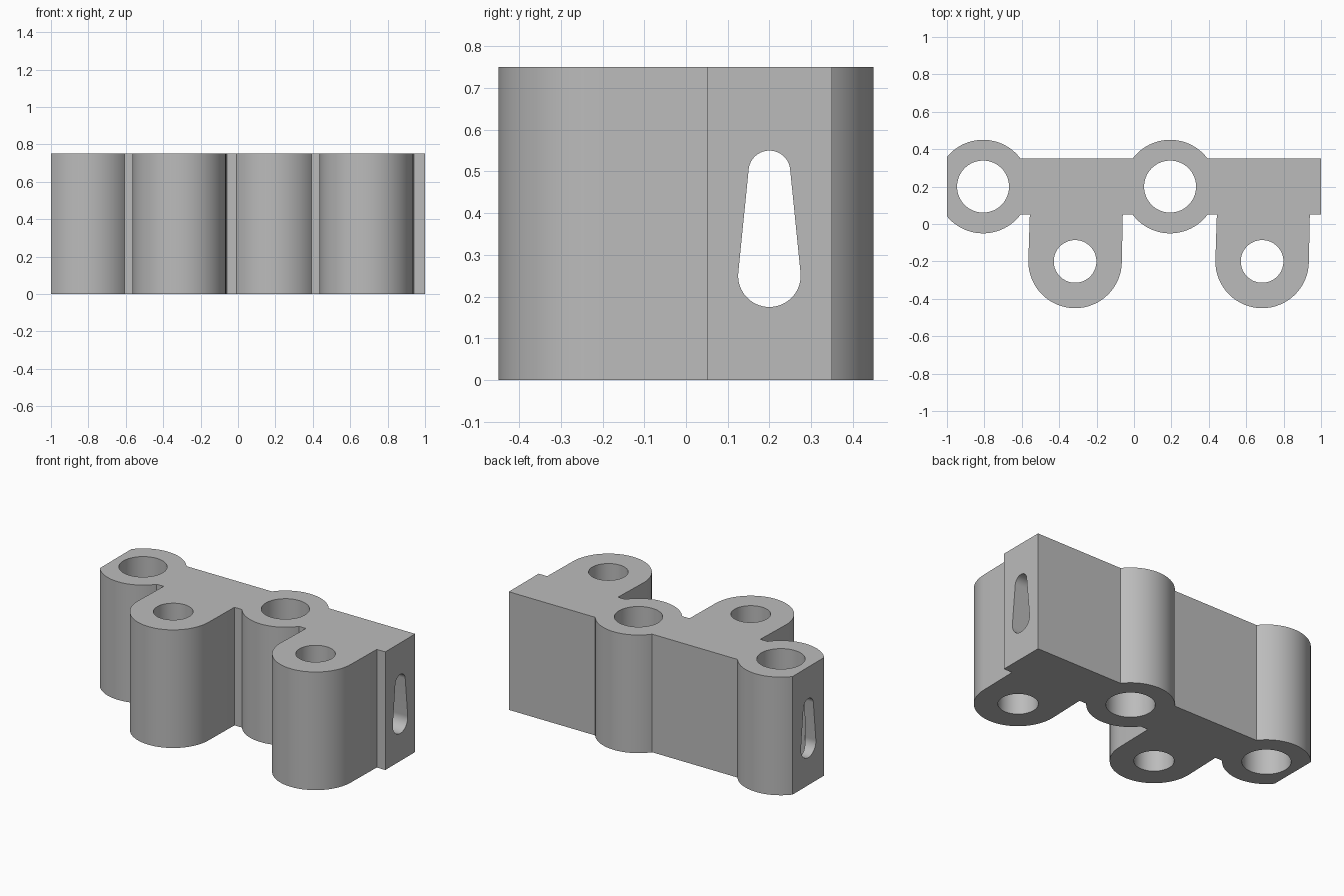
import bpy, bmesh
from math import acos, asin, cos, sin, degrees, radians
from mathutils import Matrix

if "Cube" in bpy.data.objects:
    bpy.data.objects.remove(bpy.data.objects["Cube"], do_unlink=True)

HEIGHT = 0.75
PITCH = 1.0
BAR_FRONT, BAR_BACK = 0.05, 0.35
BACK_X, BACK_Y = -0.807, 0.2       # first back barrel
FRONT_X, FRONT_Y = -0.315, -0.2    # first front barrel
R = 0.25

grey = bpy.data.materials.new("plain_grey")
grey.use_nodes = True
colour = (0.5, 0.5, 0.5, 1)
grey.diffuse_color = colour
grey.node_tree.nodes["Principled BSDF"].inputs["Base Color"].default_value = colour


def arc(cx, cy, r, start, end, steps=32):
    angles = [radians(start + (end - start) * i / steps) for i in range(steps + 1)]
    return [(cx + r * cos(a), cy + r * sin(a)) for a in angles]


def prism(name, outline, low, high, along_x=False):
    """Extrude a closed outline along z, or along x with the outline in y and z."""
    bm = bmesh.new()
    face = bm.faces.new([bm.verts.new((u, v, low)) for u, v in outline])
    top = bmesh.ops.extrude_face_region(bm, geom=[face])["geom"]
    moved = [g for g in top if isinstance(g, bmesh.types.BMVert)]
    bmesh.ops.translate(bm, verts=moved, vec=(0, 0, high - low))
    if along_x:
        turn = Matrix(((0, 0, 1), (1, 0, 0), (0, 1, 0)))
        bmesh.ops.transform(bm, matrix=turn.to_4x4(), verts=bm.verts)
    bmesh.ops.recalc_face_normals(bm, faces=bm.faces)
    mesh = bpy.data.meshes.new(name)
    bm.to_mesh(mesh)
    bm.free()
    mesh.materials.append(grey)
    obj = bpy.data.objects.new(name, mesh)
    bpy.context.collection.objects.link(obj)
    return obj


# Body outline: bar with two back barrels and two front barrels
meet = degrees(asin((BAR_BACK - BACK_Y) / R))   # where a barrel meets the bar
flat = degrees(acos((1 + BACK_X) / R))          # where the end flat cuts a barrel
outline = []
for i in range(2):
    bx, fx = BACK_X + i * PITCH, FRONT_X + i * PITCH
    outline += arc(bx, BACK_Y, R, 180 + (meet if i else flat), 360 - meet)
    outline.append((fx - 0.242, BAR_FRONT))
    outline += arc(fx, FRONT_Y, R, 180, 360)
    outline.append((fx + 0.255, BAR_FRONT))
outline += [(1, BAR_FRONT), (1, BAR_BACK)]
outline += arc(BACK_X + PITCH, BACK_Y, R, meet, 180 - meet)
outline += arc(BACK_X, BACK_Y, R, meet, 180 - flat)
body = prism("hinge_block", outline, 0, HEIGHT)

# Vertical bores and the long tapered slot
cutters = []
for i in range(2):
    for x, y, r in ((BACK_X, BACK_Y, 0.139), (FRONT_X, FRONT_Y, 0.114)):
        ring = arc(x + i * PITCH, y, r, 0, 360, 64)[:-1]
        cutters.append(prism("bore_cutter", ring, -0.1, HEIGHT + 0.1))
lean = degrees(asin(0.1))
slot = arc(BACK_Y, 0.25, 0.075, 180 - lean, 360 + lean)
slot += arc(BACK_Y, 0.5, 0.05, lean, 180 - lean)
cutters.append(prism("slot_cutter", slot, -1.1, 1.1, along_x=True))

bpy.ops.object.select_all(action="DESELECT")
bpy.context.view_layer.objects.active = body
body.select_set(True)
for cutter in cutters:
    mod = body.modifiers.new("cut", "BOOLEAN")
    mod.operation = "DIFFERENCE"
    mod.solver = "EXACT"
    mod.object = cutter
    bpy.ops.object.modifier_apply(modifier=mod.name)
    bpy.data.objects.remove(cutter, do_unlink=True)

bpy.ops.object.shade_smooth_by_angle(angle=radians(25))
